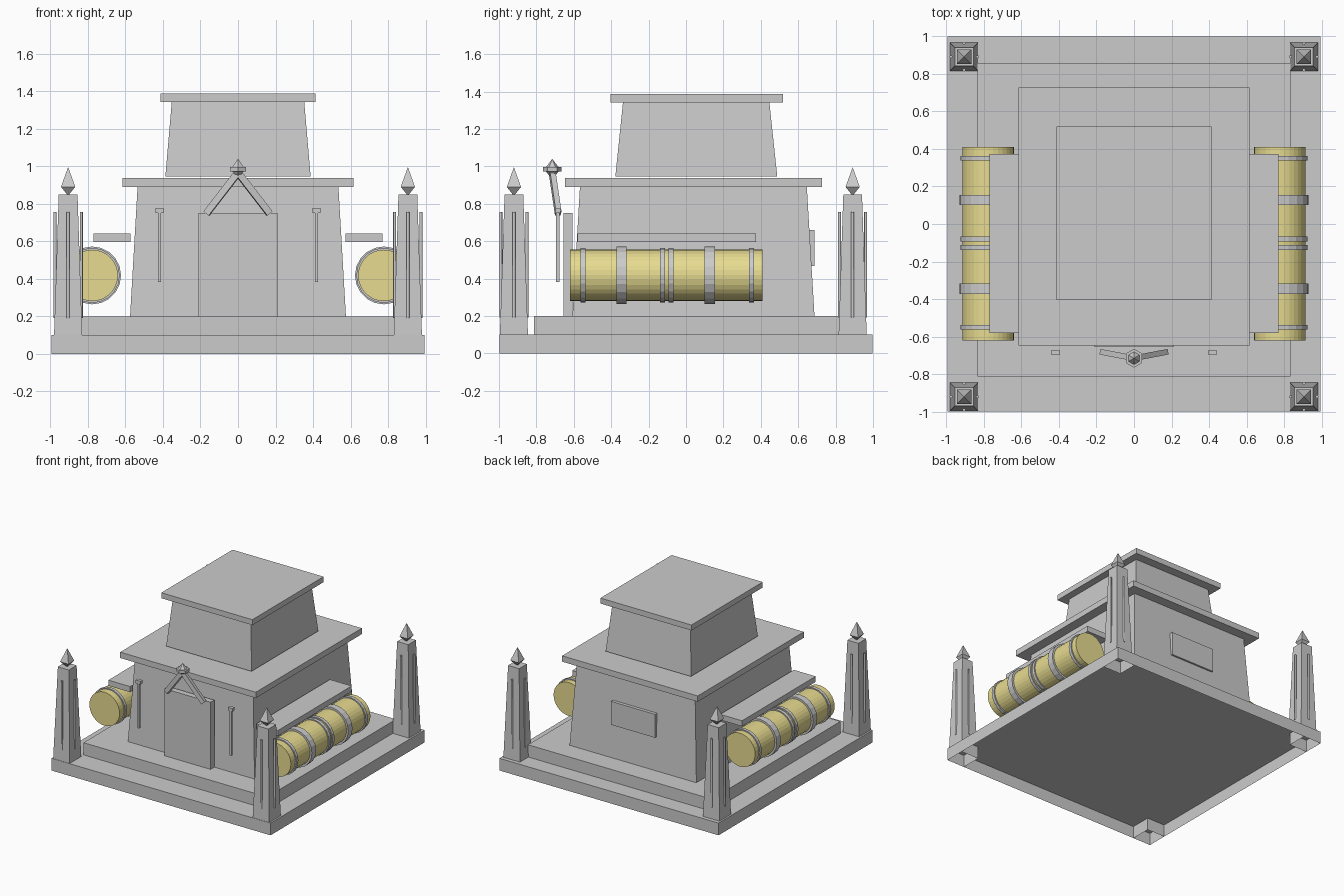
import bpy, bmesh, math
from mathutils import Vector, Matrix

if "Cube" in bpy.data.objects:
    bpy.data.objects.remove(bpy.data.objects["Cube"])


def material(name, rgb):
    m = bpy.data.materials.new(name)
    m.diffuse_color = (*rgb, 1)
    m.use_nodes = True
    m.node_tree.nodes["Principled BSDF"].inputs["Base Color"].default_value = m.diffuse_color
    return m


STONE = material("grey stone", (0.60, 0.60, 0.60))
YELLOW = material("pale yellow", (0.80, 0.71, 0.28))


def finish(name, bm, mat=STONE, smooth=False):
    bmesh.ops.recalc_face_normals(bm, faces=bm.faces)
    me = bpy.data.meshes.new(name)
    bm.to_mesh(me)
    bm.free()
    me.materials.append(mat)
    ob = bpy.data.objects.new(name, me)
    bpy.context.collection.objects.link(ob)
    if smooth:
        bpy.ops.object.select_all(action='DESELECT')
        ob.select_set(True)
        bpy.context.view_layer.objects.active = ob
        bpy.ops.object.shade_smooth_by_angle()
    return ob


def loft(name, rings, bottom=True):
    """Stack of rectangles (x0, x1, y0, y1, z) joined into one solid."""
    bm = bmesh.new()
    loops = [[bm.verts.new(p) for p in ((a, c, z), (b, c, z), (b, d, z), (a, d, z))]
             for a, b, c, d, z in rings]
    for lo, hi in zip(loops, loops[1:]):
        for i in range(4):
            j = (i + 1) % 4
            bm.faces.new((lo[i], lo[j], hi[j], hi[i]))
    if bottom:
        bm.faces.new(loops[0][::-1])
    bm.faces.new(loops[-1])
    return finish(name, bm)


def box(name, x0, x1, y0, y1, z0, z1, bottom=True):
    return loft(name, [(x0, x1, y0, y1, z0), (x0, x1, y0, y1, z1)], bottom)


def square(cx, cy, h, z):
    return (cx - h, cx + h, cy - h, cy + h, z)


def cone(bm, r1, r2, depth, segs, mtx):
    bmesh.ops.create_cone(bm, cap_ends=True, segments=segs, radius1=r1,
                          radius2=r2, depth=depth, matrix=mtx)


def drum(name, x, y0, y1, z, r, mat, segs):
    bm = bmesh.new()
    cone(bm, r, r, y1 - y0, segs,
         Matrix.Translation((x, (y0 + y1) / 2, z)) @ Matrix.Rotation(math.pi / 2, 4, 'X'))
    return finish(name, bm, mat)


# Base slab: an open-bottomed shell
N, BX, BY = 0.832, 0.994, 0.998
box("base_slab", -BX, BX, -BY, BY, 0, 0.1, bottom=False)

# Stepped building
box("upper_step", -0.833, 0.833, -0.812, 0.857, 0.1, 0.2)
loft("lower_walls", [(-0.575, 0.575, -0.607, 0.687, 0.2), (-0.535, 0.535, -0.567, 0.646, 0.89)])
box("lower_cornice", -0.615, 0.615, -0.648, 0.727, 0.89, 0.938)
loft("upper_walls", [(-0.387, 0.387, -0.378, 0.488, 0.945), (-0.353, 0.353, -0.337, 0.446, 1.341)])
box("upper_cornice", -0.413, 0.413, -0.404, 0.519, 1.341, 1.386)
box("door_slab", -0.21, 0.21, -0.655, -0.607, 0.2, 0.75)
box("back_panel", -0.2, 0.2, 0.648, 0.686, 0.468, 0.66)

# Corner pillars with open hollow feet, ribs and pointed finials
for sx in (-1, 1):
    for sy, cy in ((-1, -0.92), (1, 0.891)):
        cx = sx * 0.905
        foot = (*sorted((sx * N, sx * BX)), *sorted((sy * N, sy * BY)))
        box("pillar_foot", *foot, 0, 0.1, bottom=False)
        loft("pillar", [square(cx, cy, 0.075, 0.1), square(cx, cy, 0.05, 0.85)], bottom=False)
        loft("pillar_finial", [square(cx, cy, 0.006, 0.85), square(cx, cy, 0.038, 0.89),
                               square(cx, cy, 0.001, 0.993)])
        bm = bmesh.new()
        for dx, dy in ((1, 0), (-1, 0), (0, 1), (0, -1)):
            cone(bm, 0.008, 0.008, 0.563, 16,
                 Matrix.Translation((cx + dx * 0.07, cy + dy * 0.07, 0.4735)))
        finish("pillar_ribs", bm, smooth=True)

# Drums with bands, shelves and front posts on both sides
BANDS = [(-0.55, 0.026, 0.147), (-0.345, 0.054, 0.154), (-0.125, 0.026, 0.147),
         (-0.08, 0.026, 0.147), (0.127, 0.054, 0.154), (0.35, 0.026, 0.147)]
for s in (-1, 1):
    x = s * 0.777
    drum("drum", x, -0.62, 0.41, 0.418, 0.137, YELLOW, 32)
    for y, w, r in BANDS:
        drum("drum_band", x, y - w / 2, y + w / 2, 0.418, r, STONE, 20)
    box("shelf", *sorted((s * 0.572, s * 0.77)), -0.58, 0.374, 0.595, 0.641)
    px = s * 0.418
    box("front_post", px - 0.007, px + 0.007, -0.694, -0.676, 0.383, 0.75)
    box("front_post_cap", px - 0.021, px + 0.021, -0.698, -0.67, 0.75, 0.776)

    # Gable beam, turned about the vertical so its front face stays upright
    a, b = Vector((s * 0.168, -0.683, 0.748)), Vector((0, -0.715, 0.965))
    along = (b - a).normalized()
    depth = Vector((-along.y, along.x, 0)).normalized()
    side = depth.cross(along)
    rot = Matrix((side, depth, along)).transposed().to_4x4()
    bm = bmesh.new()
    bmesh.ops.create_cube(bm, size=1, matrix=Matrix.Translation((a + b) / 2) @ rot
                          @ Matrix.Diagonal((0.036, 0.03, (b - a).length, 1)))
    finish("gable_beam", bm)

# Hexagonal ornament at the gable peak
bm = bmesh.new()
for r1, r2, z0, z1 in ((0.015, 0.034, 0.95, 0.972), (0.05, 0.05, 0.972, 0.996),
                       (0.034, 0.0, 0.996, 1.04)):
    cone(bm, r1, r2, z1 - z0, 6, Matrix.Translation((0, -0.715, (z0 + z1) / 2)))
finish("gable_ornament", bm)
